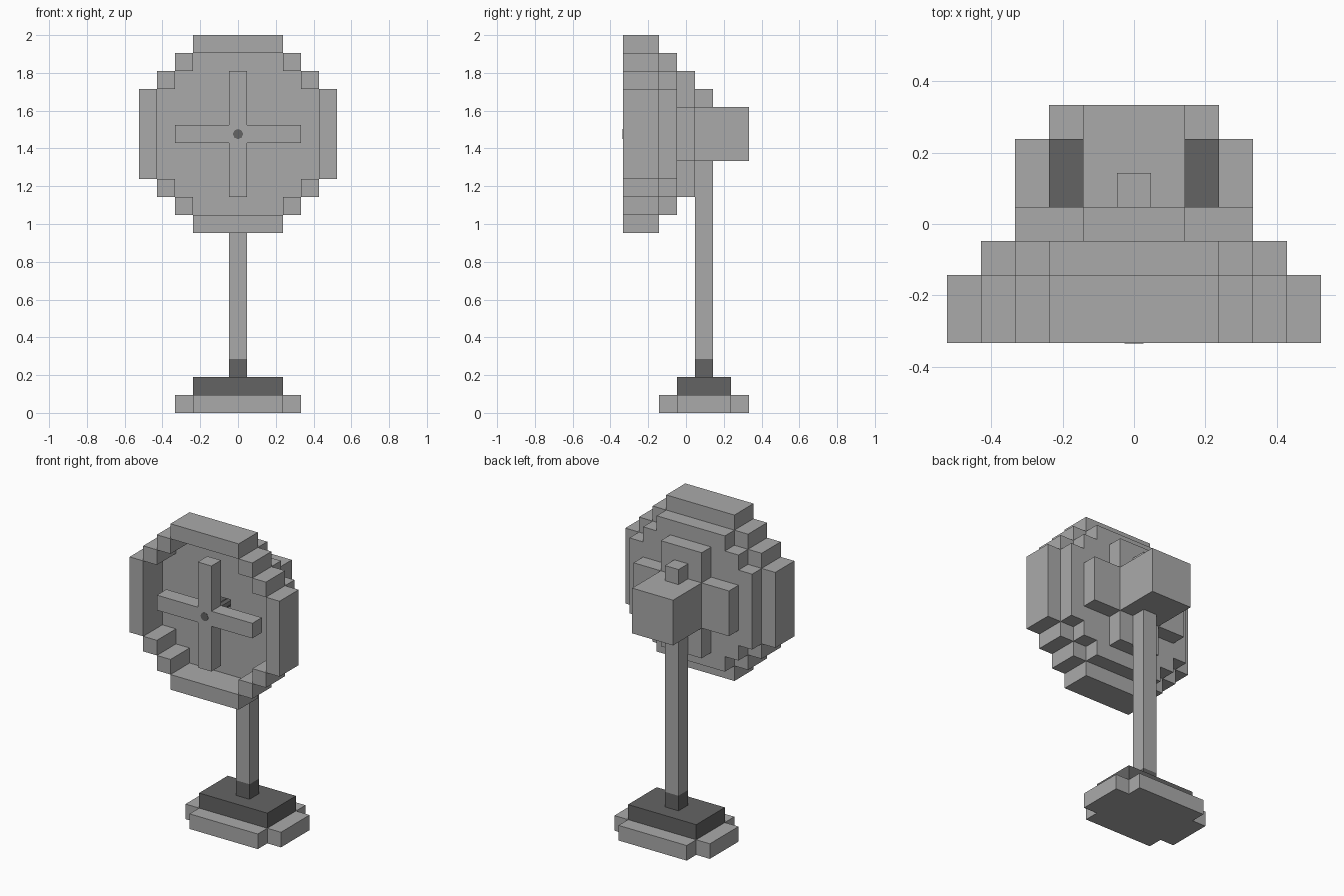
import bpy, bmesh, math
from mathutils import Vector

cube = bpy.data.objects.get("Cube")
if cube:
    bpy.data.objects.remove(cube, do_unlink=True)

U = 2 / 21  # one block


def material(name, value):
    m = bpy.data.materials.new(name)
    m.use_nodes = True
    color = (value, value, value, 1)
    m.diffuse_color = color
    m.node_tree.nodes["Principled BSDF"].inputs["Base Color"].default_value = color
    return m


LIGHT = material("light grey", 0.402)
DARK = material("dark grey", 0.127)


def finish(name, bm, mat):
    bmesh.ops.recalc_face_normals(bm, faces=bm.faces)
    me = bpy.data.meshes.new(name)
    bm.to_mesh(me)
    bm.free()
    me.materials.append(mat)
    ob = bpy.data.objects.new(name, me)
    bpy.context.collection.objects.link(ob)
    return ob


def slab(name, inside, lo, hi, mat, upright=True):
    """Extrude block cells where inside(a, b) holds; upright slabs run along y, flat ones along z."""
    def place(a, b, d):
        if upright:   # a = column, b = row, d = depth layer
            return Vector(((a - 0.5) * U, (d - 3.5) * U, b * U))
        return Vector(((a - 0.5) * U, (b - 3.5) * U, d * U))

    cells = {(a, b) for a in range(-6, 7) for b in range(22) if inside(a, b)}
    bm = bmesh.new()

    def quad(*pts):
        bm.faces.new([bm.verts.new(place(*p)) for p in pts])

    for a, b in cells:
        for d in (lo, hi):
            quad((a, b, d), (a + 1, b, d), (a + 1, b + 1, d), (a, b + 1, d))
        for da, db, p, q in ((-1, 0, (0, 0), (0, 1)), (1, 0, (1, 0), (1, 1)),
                             (0, -1, (0, 0), (1, 0)), (0, 1, (0, 1), (1, 1))):
            if (a + da, b + db) not in cells:
                p, q = (a + p[0], b + p[1]), (a + q[0], b + q[1])
                quad((*p, lo), (*q, lo), (*q, hi), (*p, hi))
    bmesh.ops.remove_doubles(bm, verts=bm.verts, dist=1e-5)
    bmesh.ops.recalc_face_normals(bm, faces=bm.faces)
    bmesh.ops.dissolve_limit(bm, angle_limit=0.01, verts=bm.verts, edges=bm.edges)
    return finish(name, bm, mat)


HUB = 15  # row of the fan centre


def in_ring(a, b):
    x, z = sorted((abs(a), abs(b - HUB)))
    return (z == 5 and x <= 2) or (x, z) == (3, 4)


def in_disc(a, b):
    x, z = sorted((abs(a), abs(b - HUB)))
    return z > 0 and ((z <= 4 and x <= 2) or (x, z) == (3, 3))


def in_mount(a, b):
    x, z = sorted((abs(a), abs(b - HUB)))
    return x <= 1 and z <= 3


def in_blades(a, b):
    x, z = sorted((abs(a), abs(b - HUB)))
    return x == 0 and z <= 3


def in_foot(a, b):
    x, y = abs(a), abs(b - 4)
    return (x <= 2 and y <= 2) or (x <= 3 and y <= 1)


# Fan head: guard ring, back plate, cross blades, stepped motor
slab("guard_ring", in_ring, 0, 2, LIGHT)
slab("back_plate", in_disc, 2, 3, LIGHT)
slab("fan_blades", in_blades, 0, 1, LIGHT)
slab("motor_mount", in_mount, 3, 4, LIGHT)
slab("motor_housing", lambda a, b: abs(a) <= 1 and abs(b - HUB) <= 1, 4, 7, LIGHT)
slab("motor_knob", lambda a, b: a == 0 and b == 17, 4, 5, LIGHT)

# Shaft through the blades and the plate
bm = bmesh.new()
front, back = -3.5 * U - 0.002, -0.5 * U
bmesh.ops.create_cone(bm, cap_ends=True, segments=8, radius1=0.027, radius2=0.027,
                      depth=back - front)
shaft = finish("shaft", bm, DARK)
shaft.rotation_euler = (math.pi / 2, 0, 0)
shaft.location = (0, (front + back) / 2, (HUB + 0.5) * U)

# Stand: pole, dark collar and two-step base
slab("pole", lambda a, b: a == 0 and b == 4, 3, 14, LIGHT, False)
slab("pole_collar", lambda a, b: a == 0 and b == 4, 2, 3, DARK, False)
slab("base_top", lambda a, b: abs(a) <= 2 and abs(b - 4) <= 1, 1, 2, DARK, False)
slab("base_foot", in_foot, 0, 1, LIGHT, False)
